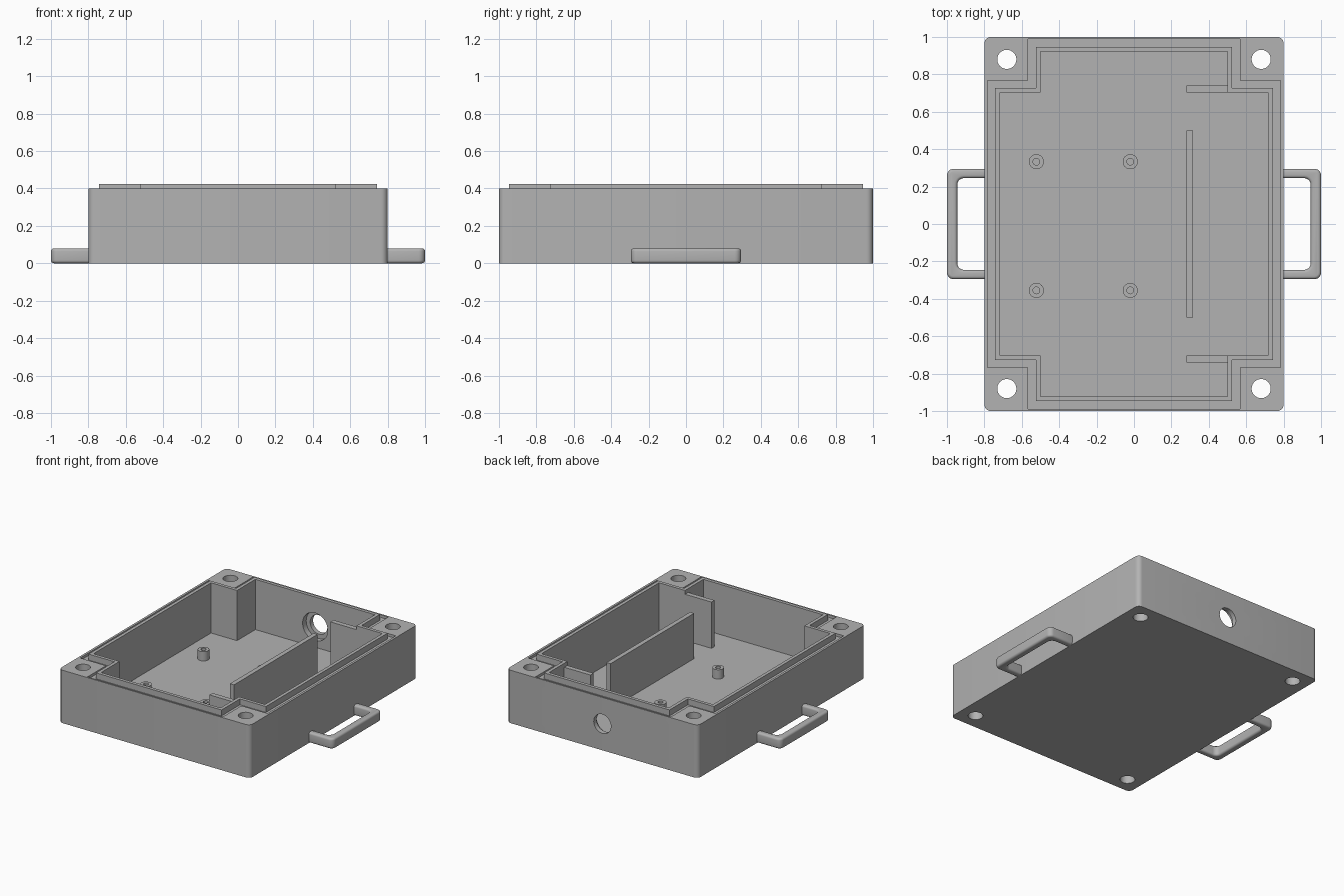
import bpy, bmesh
from math import cos, sin, pi, radians

if "Cube" in bpy.data.objects:
    bpy.data.objects.remove(bpy.data.objects["Cube"])

grey = bpy.data.materials.new("plain grey")
grey.use_nodes = True
colour = (0.45, 0.45, 0.45, 1)
grey.diffuse_color = colour
grey.node_tree.nodes["Principled BSDF"].inputs["Base Color"].default_value = colour

WALL_TOP, FLOOR, GROOVE = 0.4, 0.045, 0.38


def prism(name, outline, z0, z1, inner=None, corners=None):
    """Extruded outline, optionally hollow; corners(vertical edge) gives a rounding radius."""
    bm = bmesh.new()
    loops = []
    for pts in [outline] + ([inner] if inner else []):
        loops.append([[bm.verts.new((x, y, z)) for x, y in pts] for z in (z0, z1)])
    n = len(outline)
    for low, high in loops:
        for i in range(n):
            j = (i + 1) % n
            bm.faces.new((low[i], low[j], high[j], high[i]))
    for level in (0, 1):
        if inner:
            a, b = loops[0][level], loops[1][level]
            for i in range(n):
                j = (i + 1) % n
                bm.faces.new((a[i], a[j], b[j], b[i]))
        else:
            bm.faces.new(loops[0][level])
    if corners:
        for radius in {corners(*p) for p in outline} - {0}:
            edges = [e for e in bm.edges
                     if abs(e.verts[0].co.z - e.verts[1].co.z) > 0.01
                     and corners(e.verts[0].co.x, e.verts[0].co.y) == radius]
            bmesh.ops.bevel(bm, geom=edges, offset=radius, segments=6,
                            profile=0.5, affect='EDGES')
    bmesh.ops.recalc_face_normals(bm, faces=bm.faces)
    mesh = bpy.data.meshes.new(name)
    bm.to_mesh(mesh)
    bm.free()
    mesh.materials.append(grey)
    obj = bpy.data.objects.new(name, mesh)
    bpy.context.collection.objects.link(obj)
    return obj


def activate(obj):
    bpy.ops.object.select_all(action='DESELECT')
    obj.select_set(True)
    bpy.context.view_layer.objects.active = obj


def smooth(obj):
    activate(obj)
    bpy.ops.object.shade_smooth_by_angle(angle=radians(35))


def cut(obj, cutter):
    cutter.hide_render = True
    mod = obj.modifiers.new("cut", 'BOOLEAN')
    mod.operation, mod.solver, mod.object = 'DIFFERENCE', 'EXACT', cutter
    activate(obj)
    bpy.ops.object.modifier_apply(modifier=mod.name)
    bpy.data.objects.remove(cutter)


def rect(x0, x1, y0, y1):
    return [(x0, y0), (x1, y0), (x1, y1), (x0, y1)]


def circle(x, y, r, n=40):
    return [(x + r * cos(2 * pi * i / n), y + r * sin(2 * pi * i / n)) for i in range(n)]


def notched(grow):
    """Cavity outline with stepped-in corners around the screw posts."""
    x, y, nx, ny = (v + grow for v in (0.717, 0.922, 0.5, 0.702))
    quarter = [(x, ny), (nx, ny), (nx, y)]
    pts = []
    for sx, sy in ((1, 1), (-1, 1), (-1, -1), (1, -1)):
        q = [(sx * a, sy * b) for a, b in quarter]
        pts += q if sx * sy > 0 else q[::-1]
    return pts


# Enclosure body: rounded box, cavity, rim recess and screw holes
body = prism("enclosure_body", rect(-0.8, 0.8, -1, 1), 0, WALL_TOP,
             corners=lambda x, y: 0.035)
cut(body, prism("cavity_cutter", notched(0), FLOOR, 0.6))
cut(body, prism("recess_cutter", notched(0.066), GROOVE, 0.6))
for sx in (-1, 1):
    for sy in (-1, 1):
        cut(body, prism("screw_cutter", circle(sx * 0.68, sy * 0.88, 0.051), -0.1, 0.6))

# Cable port through the back wall, with a wider counterbore inside
for radius, y0, y1 in ((0.072, 0.85, 1.1), (0.105, 0.85, 0.965)):
    port = prism("port_cutter", circle(0, 0, radius), -y1, -y0)
    port.rotation_euler.x = pi / 2
    port.location.z = 0.2
    bpy.context.view_layer.update()
    cut(body, port)
smooth(body)

# Raised sealing lip around the cavity
prism("sealing_lip", notched(0.025), GROOVE, 0.425, inner=notched(0))

# Inner walls
prism("long_divider", rect(0.282, 0.316, -0.5, 0.5), FLOOR, 0.388)
for name, s in (("back_divider", 1), ("front_divider", -1)):
    prism(name, rect(0.28, 0.502, *sorted((s * 0.704, s * 0.741))), FLOOR, 0.395)

# Hollow board standoffs
for i, (x, y) in enumerate((x, y) for x in (-0.522, -0.02) for y in (-0.355, 0.333)):
    smooth(prism(f"standoff_{i + 1}", circle(x, y, 0.04), FLOOR, 0.115,
                 inner=circle(x, y, 0.018)))

# Side handles
for name, s in (("left_handle", 1), ("right_handle", -1)):
    outline = [(0.77, -0.295), (1, -0.295), (1, 0.295), (0.77, 0.295),
               (0.77, 0.245), (0.945, 0.245), (0.945, -0.245), (0.77, -0.245)]
    handle = prism(name, [(s * x, y) for x, y in outline], 0, 0.08,
                   corners=lambda x, y: 0.035 if abs(x) > 0.9 else 0)
    bevel = handle.modifiers.new("rounded edges", 'BEVEL')
    bevel.width, bevel.segments = 0.016, 4
    bevel.limit_method, bevel.angle_limit = 'ANGLE', radians(40)
    activate(handle)
    bpy.ops.object.modifier_apply(modifier=bevel.name)
    smooth(handle)
